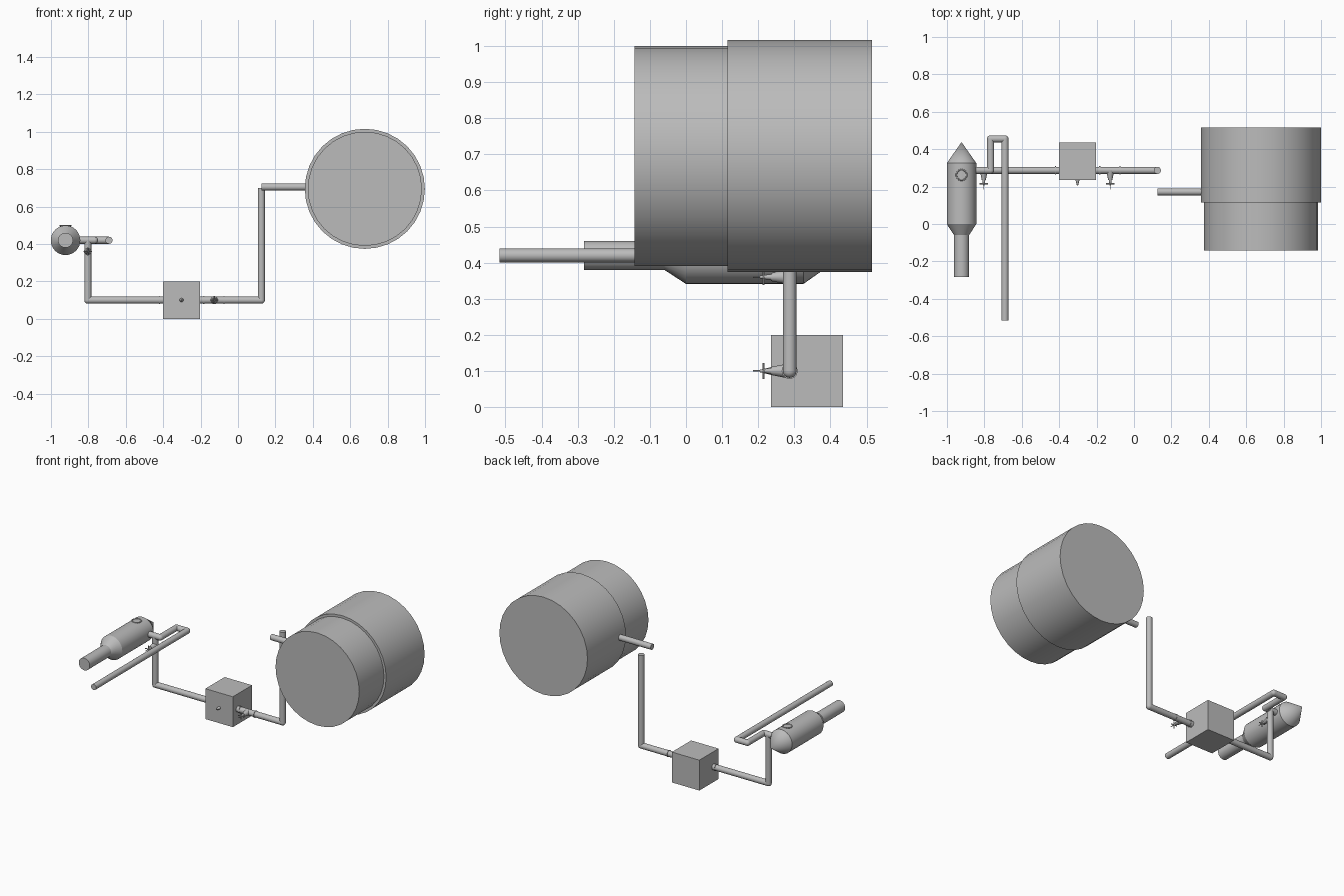
import bpy
from mathutils import Vector
from math import radians

cube = bpy.data.objects.get("Cube")
if cube:
    bpy.data.objects.remove(cube, do_unlink=True)

grey = bpy.data.materials.new("plain grey")
grey.use_nodes = True
grey.diffuse_color = (0.5, 0.5, 0.5, 1)
grey.node_tree.nodes["Principled BSDF"].inputs["Base Color"].default_value = (0.5, 0.5, 0.5, 1)


def finish(name, smooth=True):
    ob = bpy.context.object
    ob.name = name
    ob.data.materials.append(grey)
    if smooth:
        bpy.ops.object.shade_smooth_by_angle(angle=radians(35))
    return ob


def rod(name, a, b, r1, r2=None, sides=32):
    """Cylinder or tapered cone running from a to b."""
    a, b = Vector(a), Vector(b)
    bpy.ops.mesh.primitive_cone_add(
        vertices=sides, radius1=r1, radius2=r1 if r2 is None else r2,
        depth=(b - a).length, location=(a + b) / 2,
        rotation=(b - a).to_track_quat('Z', 'Y').to_euler())
    return finish(name)


def pipe(name, points, r=0.019):
    """Straight runs with ball elbows at the inner corners."""
    for i, (a, b) in enumerate(zip(points, points[1:])):
        rod(f"{name}_run_{i + 1}", a, b, r, sides=24)
    for i, p in enumerate(points[1:-1]):
        bpy.ops.mesh.primitive_uv_sphere_add(segments=24, ring_count=12, radius=r, location=p)
        finish(f"{name}_elbow_{i + 1}")


def valve(name, x, z):
    """Tapered bonnet, stem and cross handle facing the front."""
    y = 0.285
    rod(name + "_bonnet", (x, y, z), (x, y - 0.05, z), 0.021, 0.011, 16)
    rod(name + "_stem", (x, y - 0.05, z), (x, y - 0.08, z), 0.008, 0.004, 12)
    rod(name + "_tip", (x, y - 0.08, z), (x, y - 0.1, z), 0.002, sides=8)
    for i, (dx, dz) in enumerate([(0.022, 0), (0, 0.022)]):
        rod(f"{name}_handle_{i + 1}", (x - dx, y - 0.07, z - dz),
            (x + dx, y - 0.07, z + dz), 0.003, sides=8)


# Large tank with a wider rear shell
TX, TZ = 0.678, 0.695
rod("tank_front", (TX, -0.142, TZ), (TX, 0.13, TZ), 0.305)
rod("tank_rear_shell", (TX, 0.115, TZ), (TX, 0.515, TZ), 0.321)
rod("tank_inlet", (0.125, 0.172, 0.705), (TX - 0.25, 0.172, 0.705), 0.019, sides=24)

# Pump box
bpy.ops.mesh.primitive_cube_add(size=0.2, location=(-0.302, 0.335, 0.1))
finish("pump_box", smooth=False)
rod("box_knob", (-0.302, 0.236, 0.1), (-0.302, 0.205, 0.1), 0.011, 0.003, 12)

# Pipework on either side of the box
PY = 0.287
pipe("tank_pipe", [(-0.21, PY, 0.1), (0.125, PY, 0.1), (0.125, PY, 0.7)])
pipe("bottle_riser", [(-0.39, PY, 0.1), (-0.803, PY, 0.1), (-0.803, PY, 0.42)])
pipe("outlet_pipe", [(-0.88, PY, 0.42), (-0.767, PY, 0.42), (-0.767, 0.455, 0.42),
                     (-0.69, 0.455, 0.42), (-0.69, -0.517, 0.42)])

# Thin collars on the pipes
for i, x in enumerate((-0.42, -0.183, -0.075)):
    rod(f"pipe_collar_{i + 1}", (x - 0.003, PY, 0.1), (x + 0.003, PY, 0.1), 0.022, sides=24)

valve("lower_valve", -0.127, 0.1)
valve("upper_valve", -0.803, 0.36)

# Pointed bottle: nozzle, shoulder, body, nose
BX, BZ = -0.922, 0.42
stations = [("nozzle", -0.283, 0.04, -0.055, 0.04), ("shoulder", -0.06, 0.04, 0, 0.079),
            ("body", 0, 0.079, 0.325, 0.079), ("nose", 0.325, 0.079, 0.438, 0)]
for part, y1, r1, y2, r2 in stations:
    rod("bottle_" + part, (BX, y1, BZ), (BX, y2, BZ), r1, r2)

# Gauge ring on top of the bottle
rod("gauge_base", (BX, 0.262, 0.46), (BX, 0.262, 0.498), 0.026)
bpy.ops.mesh.primitive_torus_add(major_radius=0.028, minor_radius=0.004, major_segments=32,
                                 minor_segments=8, location=(BX, 0.262, 0.498))
finish("gauge_ring")
